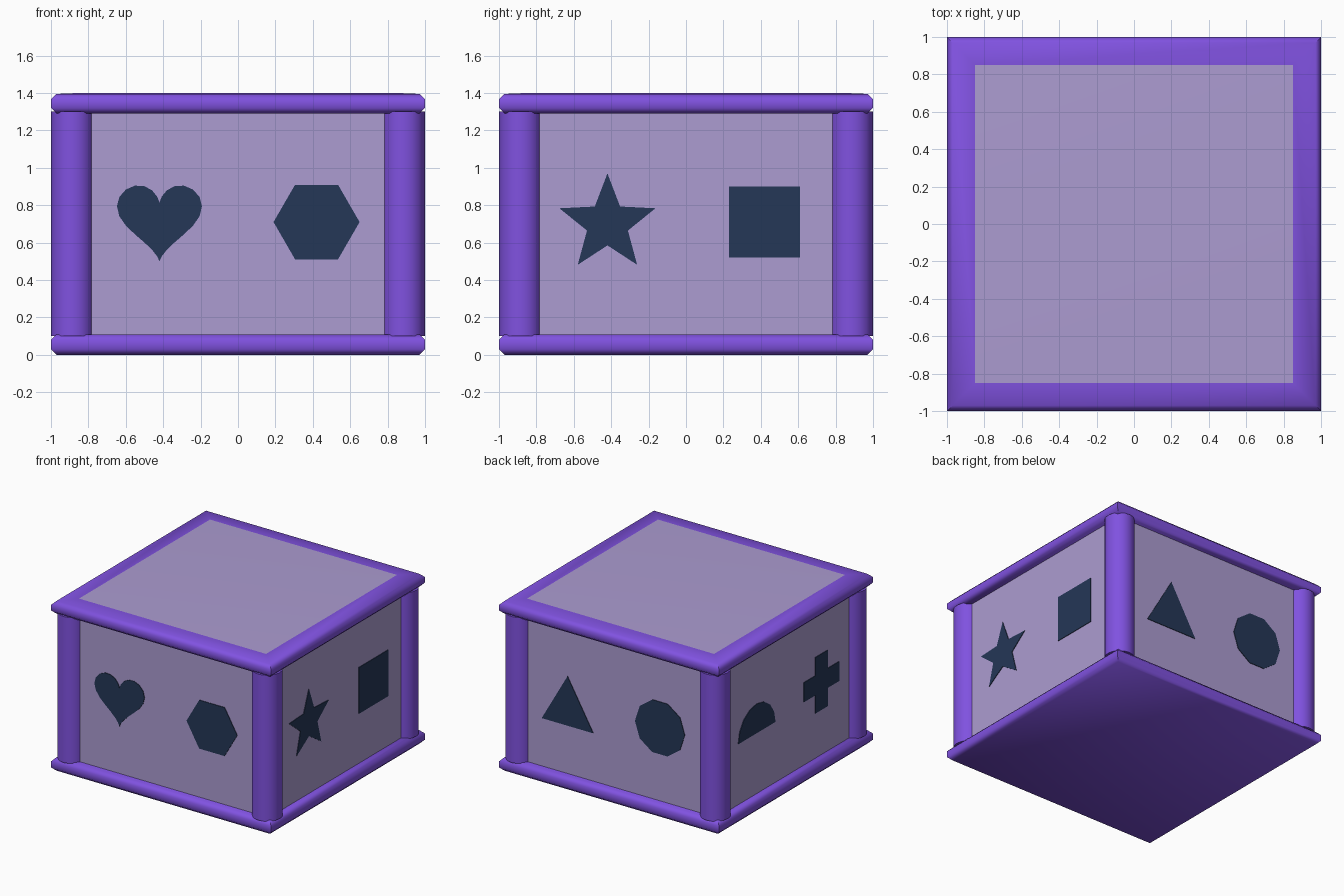
import bpy, bmesh, math
from mathutils import Matrix, Vector

if "Cube" in bpy.data.objects:
    bpy.data.objects.remove(bpy.data.objects["Cube"])


def material(name, rgb):
    m = bpy.data.materials.new(name)
    m.diffuse_color = (*rgb, 1)
    m.use_nodes = True
    m.node_tree.nodes["Principled BSDF"].inputs["Base Color"].default_value = m.diffuse_color
    return m


PURPLE = material("purple", (0.216, 0.084, 0.745))
LILAC = material("lilac", (0.413, 0.332, 0.638))
NAVY = material("navy", (0.018, 0.038, 0.095))


def finish(bm, name, mats, smooth=None):
    bmesh.ops.recalc_face_normals(bm, faces=bm.faces)
    me = bpy.data.meshes.new(name)
    bm.to_mesh(me)
    bm.free()
    for m in mats:
        me.materials.append(m)
    ob = bpy.data.objects.new(name, me)
    bpy.context.collection.objects.link(ob)
    if smooth:
        bpy.ops.object.select_all(action='DESELECT')
        ob.select_set(True)
        bpy.context.view_layer.objects.active = ob
        bpy.ops.object.shade_smooth_by_angle(angle=math.radians(smooth))
    return ob


def slab(name, rings, mats):
    """Stack of square rings (half width, z); the last cap takes the last material."""
    bm = bmesh.new()
    loops = [[bm.verts.new((sx * w, sy * w, z))
              for sx, sy in ((-1, -1), (1, -1), (1, 1), (-1, 1))] for w, z in rings]
    for a, b in zip(loops, loops[1:]):
        for i in range(4):
            j = (i + 1) % 4
            bm.faces.new((a[i], a[j], b[j], b[i]))
    bm.faces.new(loops[0][::-1])
    bm.faces.new(loops[-1]).material_index = len(mats) - 1
    return finish(bm, name, mats, 50)


# Rounded base and lid; the lid has a lilac panel set in its top
slab("base_frame", [(0.97, 0), (1, 0.03), (1, 0.08), (0.97, 0.11)], [PURPLE])
slab("lid_frame", [(0.97, 1.29), (1, 1.32), (1, 1.365), (0.97, 1.395), (0.85, 1.4)],
     [PURPLE, LILAC])

# Side walls
P = 0.935
bm = bmesh.new()
bmesh.ops.create_cube(bm, size=1, matrix=Matrix.Translation((0, 0, 0.7))
                      @ Matrix.Diagonal((2 * P, 2 * P, 1.2, 1)))
finish(bm, "walls", [LILAC])

# Round corner posts
for sx, fx in ((-1, "left"), (1, "right")):
    for sy, fy in ((-1, "front"), (1, "back")):
        bm = bmesh.new()
        bmesh.ops.create_cone(bm, cap_ends=True, segments=16, radius1=0.115, radius2=0.115,
                              depth=1.2, matrix=Matrix.Translation((sx * 0.885, sy * 0.885, 0.7)))
        finish(bm, f"{fy}_{fx}_post", [PURPLE], 50)


# Shape outlines, as (across, up) points around a centre
def polygon(n, r, start=0.0):
    return [(r * math.cos(start + math.tau * i / n), r * math.sin(start + math.tau * i / n))
            for i in range(n)]


def star(n, r, inner):
    return [((inner if i % 2 else r) * math.sin(math.pi * i / n),
             (inner if i % 2 else r) * math.cos(math.pi * i / n)) for i in range(2 * n)]


def heart(s, n=32):
    ts = [math.tau * i / n for i in range(n)]
    return [(s * 16 * math.sin(t) ** 3,
             s * (13 * math.cos(t) - 5 * math.cos(2 * t) - 2 * math.cos(3 * t) - math.cos(4 * t)))
            for t in ts]


def half_disc(r, n=8):
    return [(r * math.cos(math.pi * i / n), r * math.sin(math.pi * i / n)) for i in range(n + 1)]


def cross(a, b):
    return [(a, -b), (a, b), (b, b), (b, a), (-b, a), (-b, b),
            (-a, b), (-a, -b), (-b, -b), (-b, -a), (b, -a), (b, -b)]


def plate(name, side, u, z, pts):
    """Thin plate on wall number `side` (0 front, 1 right, 2 back, 3 left)."""
    bm = bmesh.new()
    f = bm.faces.new([bm.verts.new((u + x, -P + 0.002, z + y)) for x, y in pts])
    ext = bmesh.ops.extrude_face_region(bm, geom=[f])
    verts = [v for v in ext["geom"] if isinstance(v, bmesh.types.BMVert)]
    bmesh.ops.translate(bm, verts=verts, vec=Vector((0, -0.007, 0)))
    bm.transform(Matrix.Rotation(side * math.pi / 2, 4, 'Z'))
    finish(bm, name, [NAVY])


# Two shapes on each wall
plate("heart_shape", 0, -0.42, 0.737, heart(0.0142))
plate("hexagon_shape", 0, 0.42, 0.71, polygon(6, 0.23))
plate("star_shape", 1, -0.42, 0.70, star(5, 0.27, 0.115))
plate("square_shape", 1, 0.42, 0.71, polygon(4, 0.19 * math.sqrt(2), math.pi / 4))
plate("triangle_shape", 2, -0.42, 0.64, polygon(3, 0.27, math.pi / 2))
plate("circle_shape", 2, 0.42, 0.71, polygon(10, 0.226))
plate("half_circle_shape", 3, -0.42, 0.61, half_disc(0.24))
plate("cross_shape", 3, 0.42, 0.71, cross(0.23, 0.08))
